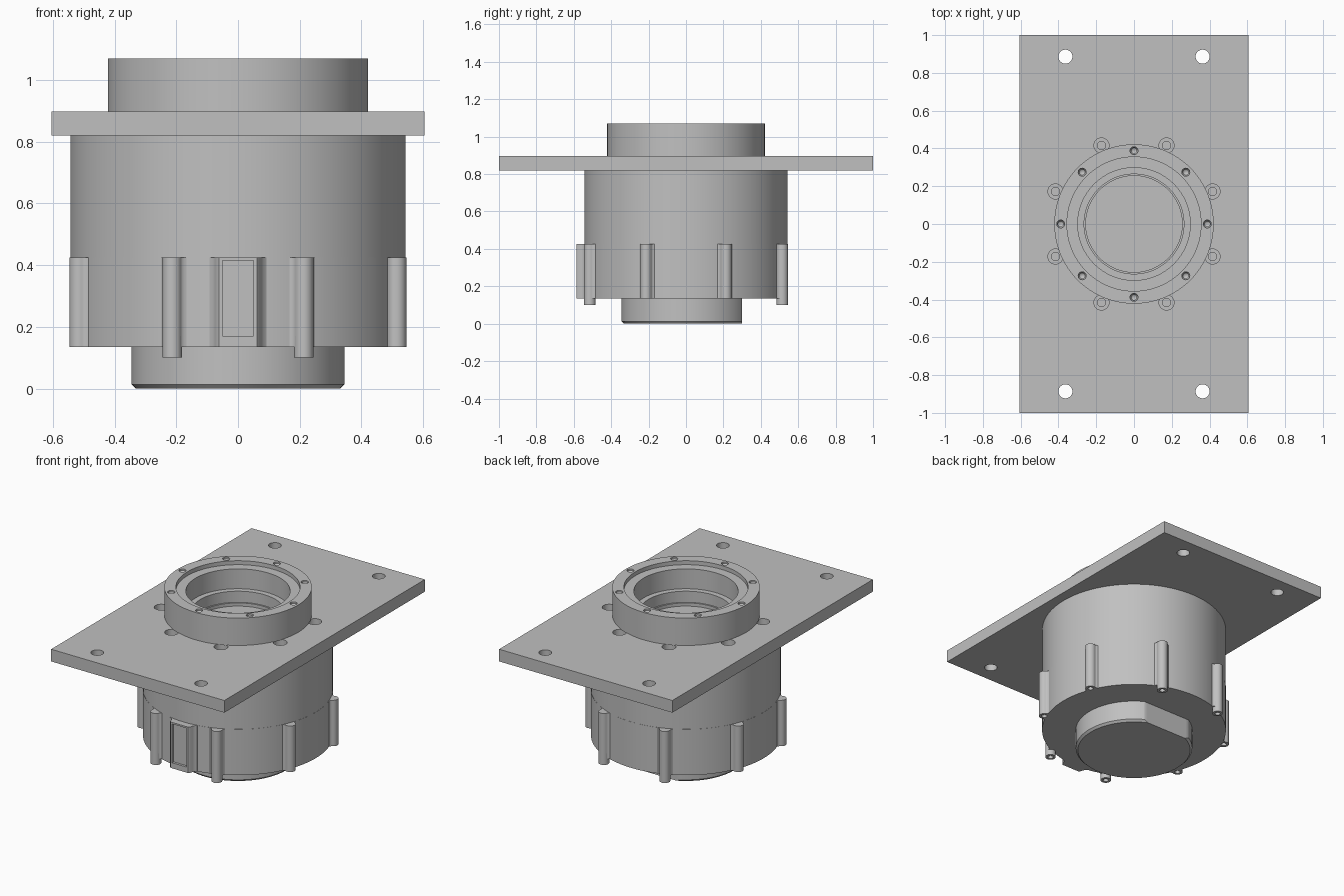
import bpy, bmesh
from math import sin, cos, pi, radians
from mathutils import Matrix, Vector

if "Cube" in bpy.data.objects:
    bpy.data.objects.remove(bpy.data.objects["Cube"], do_unlink=True)

grey = bpy.data.materials.new("plain grey")
grey.use_nodes = True
GREY = (0.53, 0.53, 0.53, 1)
grey.diffuse_color = GREY
next(n for n in grey.node_tree.nodes if n.type == 'BSDF_PRINCIPLED').inputs["Base Color"].default_value = GREY


def lathe(bm, profile, x=0, y=0, sides=96):
    """Revolve a closed (radius, z) outline that starts and ends on the axis."""
    rings = []
    for r, z in profile:
        if r == 0:
            rings.append([bm.verts.new((x, y, z))] * sides)
        else:
            rings.append([bm.verts.new((x + r * cos(2 * pi * i / sides), y + r * sin(2 * pi * i / sides), z))
                          for i in range(sides)])
    for a, b in zip(rings, rings[1:]):
        for i in range(sides):
            j = (i + 1) % sides
            quad = list(dict.fromkeys((a[i], a[j], b[j], b[i])))
            bm.faces.new(quad)


def prism(bm, outline, z0, z1, turn=0):
    """Extrude a flat outline upward and turn it about the z axis."""
    rot = Matrix.Rotation(turn, 3, 'Z')
    low = [bm.verts.new(rot @ Vector((x, y, z0))) for x, y in outline]
    high = [bm.verts.new(rot @ Vector((x, y, z1))) for x, y in outline]
    bm.faces.new(low)
    bm.faces.new(high)
    for i in range(len(low)):
        j = (i + 1) % len(low)
        bm.faces.new((low[i], low[j], high[j], high[i]))


def box(bm, x0, x1, y0, y1, z0, z1):
    prism(bm, [(x0, y0), (x1, y0), (x1, y1), (x0, y1)], z0, z1)


def finish(name, bm):
    bmesh.ops.recalc_face_normals(bm, faces=bm.faces)
    mesh = bpy.data.meshes.new(name)
    bm.to_mesh(mesh)
    bm.free()
    mesh.materials.append(grey)
    obj = bpy.data.objects.new(name, mesh)
    bpy.context.collection.objects.link(obj)
    return obj


def select(obj):
    bpy.ops.object.select_all(action='DESELECT')
    obj.select_set(True)
    bpy.context.view_layer.objects.active = obj


def cut(obj, bm):
    """Subtract the cutter mesh from the object."""
    cutter = finish("cutter", bm)
    cutter.hide_render = True
    mod = obj.modifiers.new("cut", 'BOOLEAN')
    mod.operation = 'DIFFERENCE'
    mod.solver = 'EXACT'
    mod.object = cutter
    select(obj)
    bpy.ops.object.modifier_apply(modifier=mod.name)
    bpy.data.objects.remove(cutter, do_unlink=True)


def smooth(obj):
    select(obj)
    bpy.ops.object.shade_smooth_by_angle(angle=radians(30))


def around(radius, start, count=8):
    for k in range(count):
        a = start + 2 * pi * k / count
        yield a, radius * cos(a), radius * sin(a)


EIGHTH = pi / 8
PLATE_TOP, PLATE_LOW = 0.897, 0.82

# Mounting plate with corner holes, counterbored screw holes and central opening
bm = bmesh.new()
box(bm, -0.605, 0.605, -1, 1, PLATE_LOW, PLATE_TOP)
plate = finish("mounting_plate", bm)
bm = bmesh.new()
for sx in (-1, 1):
    for sy in (-1, 1):
        lathe(bm, [(0, 0.8), (0.037, 0.8), (0.037, 0.95), (0, 0.95)], sx * 0.363, sy * 0.886, 32)
for a, x, y in around(0.45, EIGHTH):
    lathe(bm, [(0, 0.8), (0.022, 0.8), (0.022, 0.85), (0.04, 0.85), (0.04, 0.95), (0, 0.95)], x, y, 32)
lathe(bm, [(0, 0.8), (0.4, 0.8), (0.4, 0.95), (0, 0.95)])
cut(plate, bm)
smooth(plate)

# Stepped top collar with a ring of threaded holes
bm = bmesh.new()
lathe(bm, [(0, 0.83), (0.255, 0.83), (0.255, 0.85), (0.264, 0.85), (0.264, 0.92), (0.298, 0.92),
           (0.298, 1.045), (0.355, 1.045), (0.355, 1.07), (0.422, 1.07), (0.422, 0.895),
           (0.4, 0.895), (0.4, 0.81), (0, 0.81)])
collar = finish("top_collar", bm)
bm = bmesh.new()
for a, x, y in around(0.388, 0):
    lathe(bm, [(0, 0.94), (0.014, 0.95), (0.014, 1.05), (0.021, 1.06), (0.021, 1.1), (0, 1.1)], x, y, 24)
cut(collar, bm)
smooth(collar)

# Main drum and lower drum
for name, r, z0, z1 in (("upper_drum", 0.543, 0.425, PLATE_LOW), ("lower_drum", 0.544, 0.135, 0.425)):
    bm = bmesh.new()
    lathe(bm, [(0, z0), (r, z0), (r, z1), (0, z1)])
    drum = finish(name, bm)
    if name == "lower_drum":
        # Room for the socket recess and the screw holes
        bm = bmesh.new()
        box(bm, -0.05, 0.05, -0.7, -0.515, 0.205, 0.39)
        for a, x, y in around(0.557, EIGHTH):
            lathe(bm, [(0, 0.05), (0.016, 0.05), (0.016, 0.2), (0, 0.2)], x, y, 24)
        cut(drum, bm)
    smooth(drum)

# Screw bosses with flared roots; the front and back ones carry longer pins
half = [(0.5, 0.05), (0.54, 0.046), (0.546, 0.038), (0.552, 0.033)]
tip = [(0.557 + 0.031 * cos(t), 0.031 * sin(t)) for t in (pi / 2 - pi * i / 16 for i in range(17))]
outline = half + tip + [(x, -y) for x, y in reversed(half)]
for k, (a, x, y) in enumerate(around(0.557, EIGHTH)):
    bm = bmesh.new()
    prism(bm, outline, 0.135, 0.425, a)
    boss = finish(f"screw_boss_{k + 1}", bm)
    bm = bmesh.new()
    lathe(bm, [(0, 0.05), (0.016, 0.05), (0.016, 0.2), (0, 0.2)], x, y, 24)
    cut(boss, bm)
    smooth(boss)
    if abs(y) > abs(x):
        bm = bmesh.new()
        lathe(bm, [(0, 0.16), (0.016, 0.16), (0.016, 0.1), (0.031, 0.1), (0.031, 0.17), (0, 0.17)], x, y, 32)
        smooth(finish(f"screw_pin_{k + 1}", bm))

# Front socket housing with a stepped recess
side = [(0.1, -0.5), (0.092, -0.538), (0.082, -0.546), (0.074, -0.56), (0.07, -0.576), (0.062, -0.585)]
bm = bmesh.new()
prism(bm, side + [(-x, y) for x, y in reversed(side)], 0.135, 0.425)
socket = finish("front_socket", bm)
bm = bmesh.new()
box(bm, -0.05, 0.05, -0.7, -0.57, 0.17, 0.415)
box(bm, -0.05, 0.05, -0.57, -0.515, 0.205, 0.39)
bmesh.ops.remove_doubles(bm, verts=bm.verts, dist=1e-5)
cut(socket, bm)
smooth(socket)

# Bottom cap with a chamfered rim and one flat on the back
bm = bmesh.new()
lathe(bm, [(0, 0), (0.332, 0), (0.345, 0.013), (0.345, 0.137), (0, 0.137)])
cap = finish("bottom_cap", bm)
bm = bmesh.new()
box(bm, -0.5, 0.5, 0.3, 0.6, -0.1, 0.3)
cut(cap, bm)
smooth(cap)
